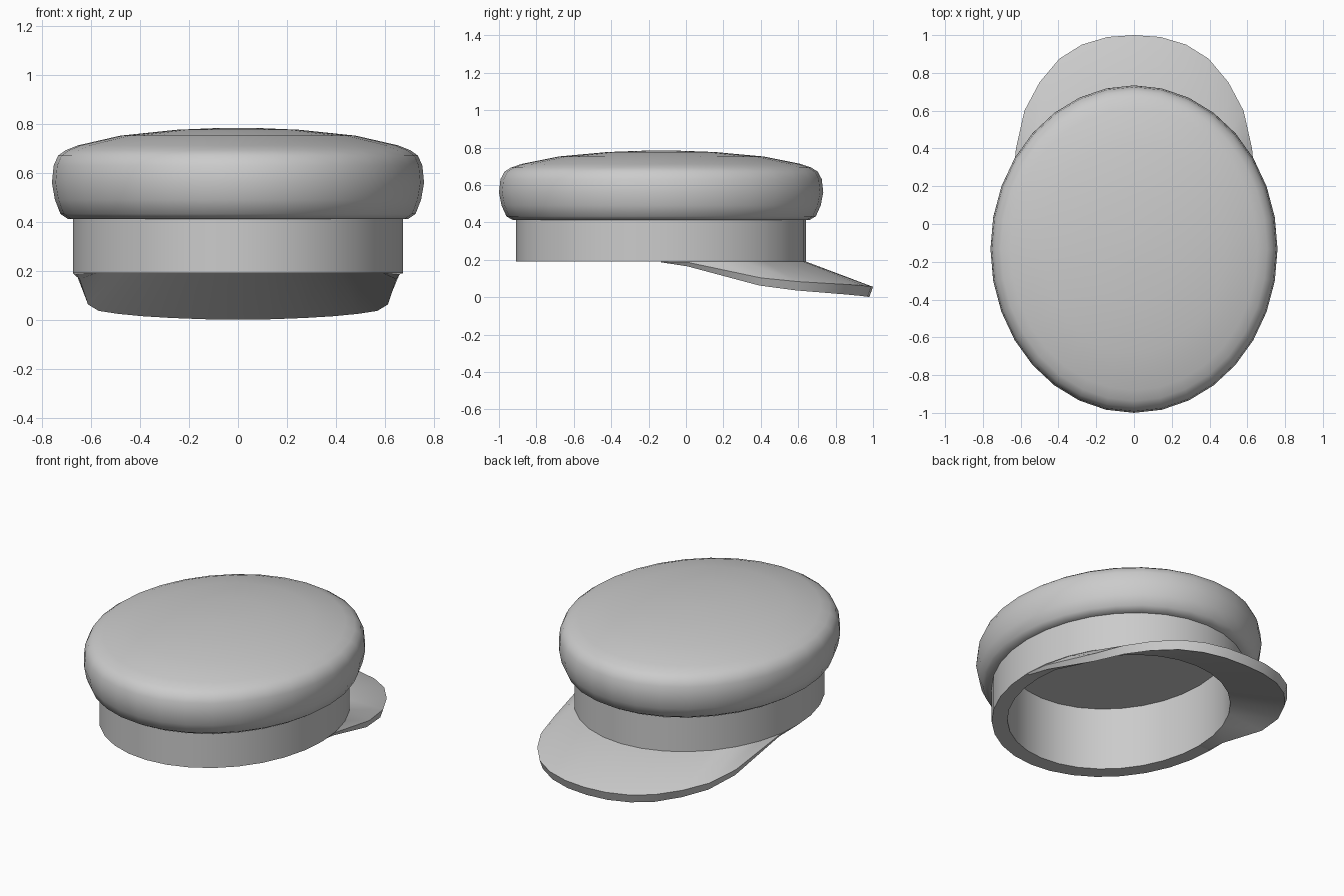
import bpy, bmesh
from math import sin, cos, pi, radians

if "Cube" in bpy.data.objects:
    bpy.data.objects.remove(bpy.data.objects["Cube"])

SIDES = 32
CY = -0.133  # centre of the oval crown


def finish(bm, name, angle):
    bmesh.ops.remove_doubles(bm, verts=bm.verts, dist=1e-5)
    bmesh.ops.recalc_face_normals(bm, faces=bm.faces)
    mesh = bpy.data.meshes.new(name)
    bm.to_mesh(mesh)
    bm.free()
    ob = bpy.data.objects.new(name, mesh)
    bpy.context.collection.objects.link(ob)
    bpy.ops.object.select_all(action='DESELECT')
    ob.select_set(True)
    bpy.context.view_layer.objects.active = ob
    bpy.ops.object.shade_smooth_by_angle(angle=radians(angle))
    return ob


def bridge(bm, rows, closed):
    n = len(rows[0])
    for a, b in zip(rows, rows[1:]):
        for i in range(n if closed else n - 1):
            j = (i + 1) % n
            bm.faces.new((a[i], a[j], b[j], b[i]))


def oval_lathe(name, profile, ratio):
    """Sweep an (x radius, z) profile round an oval; last point closes flat."""
    bm = bmesh.new()
    rows = []
    for r, z in profile:
        rows.append([bm.verts.new((r * sin(2 * pi * i / SIDES),
                                   CY + ratio * r * cos(2 * pi * i / SIDES), z))
                     for i in range(SIDES)])
    bridge(bm, rows, True)
    bm.faces.new(rows[-1])
    return finish(bm, name, 40)


# Puffed crown
oval_lathe("crown", [
    (0.66, 0.412), (0.695, 0.412), (0.725, 0.432), (0.748, 0.49), (0.76, 0.56),
    (0.753, 0.63), (0.735, 0.67), (0.705, 0.692), (0.655, 0.712), (0.48, 0.752),
    (0.25, 0.776), (0.06, 0.784)], 0.867 / 0.76)

# Head band with hollow inside and lining
oval_lathe("head_band", [
    (0.675, 0.415), (0.675, 0.19), (0.592, 0.19), (0.592, 0.58)], 1.148)

# Visor: outer edge (x, y, top z, bottom z) from the middle to the side
edge = [(0, 1.0, .055, 0), (.14, .99, .057, .002), (.275, .95, .061, .007),
        (.395, .875, .067, .014), (.5, .75, .074, .024), (.58, .6, .083, .036),
        (.625, .4, .103, .062), (.66, .01, .186, .165), (.675, CY, .19, .186)]
bm = bmesh.new()
rows = [[] for _ in range(4)]
for k in range(-8, 9):
    a = k * 2 * pi / SIDES
    s = -1 if k < 0 else 1
    x, y, zt, zb = edge[abs(k)]
    points = [(.67 * sin(a), CY + .77 * cos(a), .192),
              (s * x, y, zt),
              (s * x * .98, y - .02 * cos(a), zb),
              (.592 * sin(a), CY + .68 * cos(a), .19)]
    for row, p in zip(rows, points):
        row.append(bm.verts.new(p))
bridge(bm, rows + [rows[0]], False)
for i in (0, -1):
    bm.faces.new([row[i] for row in rows])
finish(bm, "visor", 30)
